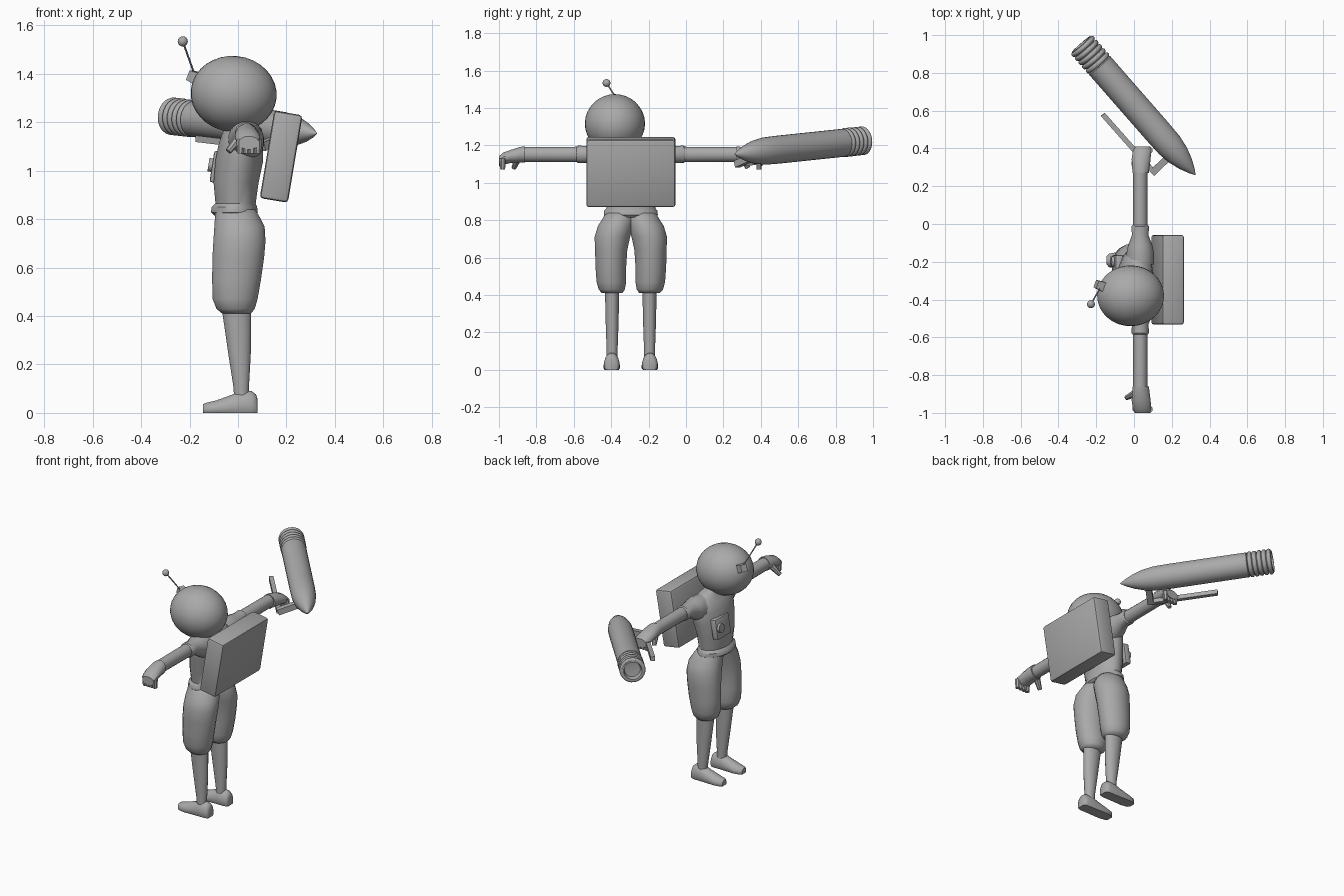
import bpy, bmesh, math
from mathutils import Vector, Matrix

if "Cube" in bpy.data.objects:
    bpy.data.objects.remove(bpy.data.objects["Cube"])

MID = -0.295          # body centre line along y
ARM_X, ARM_Z = 0.033, 1.152

grey = bpy.data.materials.new("plain_grey")
grey.diffuse_color = (0.4, 0.4, 0.4, 1)
grey.use_nodes = True
grey.node_tree.nodes["Principled BSDF"].inputs["Base Color"].default_value = grey.diffuse_color


def finish(name, bm, angle=40):
    bmesh.ops.recalc_face_normals(bm, faces=bm.faces[:])
    me = bpy.data.meshes.new(name)
    bm.to_mesh(me)
    bm.free()
    ob = bpy.data.objects.new(name, me)
    bpy.context.collection.objects.link(ob)
    me.materials.append(grey)
    bpy.ops.object.select_all(action='DESELECT')
    ob.select_set(True)
    bpy.context.view_layer.objects.active = ob
    bpy.ops.object.shade_smooth_by_angle(angle=math.radians(angle))
    return ob


def loft(name, axis, sections, n=16, floor=None, matrix=None, angle=40):
    """Sections are (position on axis, centre u, centre v, radius u, radius v)."""
    bm = bmesh.new()
    rings = []
    for t, u, v, ru, rv in sections:
        ring = []
        for i in range(n):
            a = 2 * math.pi * (i + 0.5) / n
            p, q = u + ru * math.cos(a), v + rv * math.sin(a)
            co = {'x': (t, p, q), 'y': (p, t, q), 'z': (p, q, t)}[axis]
            co = Vector(co)
            if floor is not None:
                co.z = max(floor, co.z)
            ring.append(bm.verts.new(co))
        rings.append(ring)
    for a, b in zip(rings, rings[1:]):
        for i in range(n):
            j = (i + 1) % n
            bm.faces.new((a[i], a[j], b[j], b[i]))
    bm.faces.new(rings[0][::-1])
    bm.faces.new(rings[-1])
    if floor is not None:
        bmesh.ops.remove_doubles(bm, verts=bm.verts[:], dist=1e-5)
    if matrix:
        bm.transform(matrix)
    return finish(name, bm, angle)


def along(a, b):
    """Matrix placing local z on the line from a to b."""
    a, b = Vector(a), Vector(b)
    return Matrix.Translation(a) @ (b - a).to_track_quat('Z', 'Y').to_matrix().to_4x4()


def rod(name, a, b, r0, r1, n=8):
    length = (Vector(b) - Vector(a)).length
    return loft(name, 'z', [(0, 0, 0, r0, r0), (length, 0, 0, r1, r1)], n, matrix=along(a, b))


def box(name, centre, size, bevel, tilt=0):
    bm = bmesh.new()
    bmesh.ops.create_cube(bm, size=1)
    bm.transform(Matrix.Diagonal((*size, 1)))
    bmesh.ops.bevel(bm, geom=bm.edges[:], offset=bevel, segments=2, affect='EDGES', profile=0.5)
    bm.transform(Matrix.Translation(centre) @ Matrix.Rotation(math.radians(tilt), 4, 'Y'))
    return finish(name, bm)


def ball(name, centre, radii, seg=32, tilt=0):
    bm = bmesh.new()
    bmesh.ops.create_uvsphere(bm, u_segments=seg, v_segments=seg // 2, radius=1)
    bm.transform(Matrix.Translation(centre) @ Matrix.Rotation(math.radians(tilt), 4, 'Y')
                 @ Matrix.Diagonal((*radii, 1)))
    return finish(name, bm, 60)


# Head, antenna and its diamond socket
ball("head", (-0.018, -0.38, 1.317), (0.178, 0.161, 0.157), tilt=6)
rod("antenna_socket", (-0.13, -0.345, 1.365), (-0.2, -0.318, 1.395), 0.042, 0.03, 4)
rod("antenna_stem", (-0.175, -0.33, 1.385), (-0.228, -0.425, 1.534), 0.004, 0.004)
ball("antenna_ball", (-0.228, -0.425, 1.534), (0.021,) * 3, 16)

# Torso with flared hem
loft("torso", 'z', [(0.815, -0.015, MID, 0.085, 0.13), (0.828, -0.015, MID, 0.098, 0.146),
                    (0.85, -0.015, MID, 0.095, 0.145), (0.865, -0.01, MID, 0.084, 0.132),
                    (0.95, -0.008, MID, 0.094, 0.145), (1.04, 0.005, MID, 0.1, 0.165),
                    (1.11, 0.012, MID, 0.093, 0.175), (1.17, 0.02, MID, 0.08, 0.16),
                    (1.205, 0.02, MID, 0.05, 0.1), (1.23, 0.01, MID - 0.03, 0.04, 0.06)], 20)

# Backpack, chest box and button
box("backpack", (0.178, MID, 1.058), (0.118, 0.476, 0.366), 0.014, 9.5)
box("chest_box", (-0.088, -0.235, 1.015), (0.04, 0.14, 0.13), 0.008, 9)
rod("chest_button", (-0.09, -0.2, 1.02), (-0.122, -0.2, 1.025), 0.03, 0.028, 16)

for s, side in ((-1, "right"), (1, "left")):
    def Y(d):
        return MID + s * d

    # Trouser leg, shin and shoe
    loft(side + "_trouser_leg", 'z', [(z, cx, Y(d), rx, ry) for z, cx, d, rx, ry in (
        (0.41, -0.006, 0.1, 0.06, 0.055), (0.43, -0.01, 0.102, 0.08, 0.071),
        (0.47, -0.012, 0.104, 0.094, 0.08), (0.55, -0.006, 0.107, 0.102, 0.083),
        (0.64, 0.001, 0.105, 0.108, 0.087), (0.71, 0.006, 0.099, 0.109, 0.096),
        (0.77, 0.006, 0.082, 0.105, 0.095), (0.81, -0.003, 0.066, 0.093, 0.085),
        (0.84, -0.012, 0.06, 0.083, 0.075))], 20, angle=60)
    loft(side + "_shin", 'z', [(z, cx, Y(0.1), rx, ry) for z, cx, rx, ry in (
        (0.06, 0.015, 0.031, 0.03), (0.11, 0.013, 0.033, 0.03),
        (0.25, 0.006, 0.048, 0.035), (0.43, -0.006, 0.062, 0.039))])
    loft(side + "_shoe", 'x', [(x, Y(0.102), h * 0.3, w, h * 0.7) for x, w, h in (
        (-0.145, 0.022, 0.036), (-0.132, 0.036, 0.042), (-0.09, 0.045, 0.052),
        (-0.03, 0.043, 0.074), (0.005, 0.042, 0.09), (0.055, 0.042, 0.092),
        (0.074, 0.036, 0.078), (0.08, 0.028, 0.06))], floor=0)

    # Puffed sleeve, forearm
    loft(side + "_sleeve", 'y', [(Y(d), ARM_X, z, rx, rz) for d, z, rx, rz in (
        (0.08, 1.12, 0.075, 0.085), (0.14, 1.13, 0.074, 0.08), (0.18, 1.14, 0.066, 0.065),
        (0.235, ARM_Z, 0.045, 0.046), (0.282, ARM_Z, 0.047, 0.048), (0.29, ARM_Z, 0.041, 0.041))])
    loft(side + "_arm", 'y', [(Y(0.27), ARM_X, ARM_Z, 0.039, 0.042),
                              (Y(0.58), ARM_X, ARM_Z, 0.038, 0.04)])

    # Hand: palm curving into lowered fingers, plus thumb
    loft(side + "_palm", 'y', [(Y(d), x, z, rx, rz) for d, x, z, rx, rz in (
        (0.565, 0.036, 1.152, 0.044, 0.045), (0.595, 0.036, 1.15, 0.048, 0.043),
        (0.64, 0.038, 1.142, 0.052, 0.036), (0.68, 0.042, 1.13, 0.05, 0.034),
        (0.705, 0.045, 1.115, 0.043, 0.028))], 12)
    for i in range(4):
        x = 0.01 + 0.024 * i
        rod(f"{side}_finger_{i + 1}", (x, Y(0.685), 1.13), (x, Y(0.685), 1.072), 0.018, 0.014)
    rod(side + "_thumb", (0.01, Y(0.6), 1.14), (-0.04 if s < 0 else 0.0, Y(0.625), 1.08), 0.022, 0.013)

# Rocket launcher: body with pointed nose and hollow tail
TIP, TAIL = (0.325, 0.26, 1.153), (-0.28, 0.952, 1.226)
M = along(TIP, TAIL)
L = (Vector(TAIL) - Vector(TIP)).length
profile = ((0, 0.002), (0.03, 0.02), (0.08, 0.043), (0.14, 0.062), (0.21, 0.073),
           (0.3, 0.075), (L - 0.15, 0.075), (L - 0.145, 0.066), (L, 0.066),
           (L, 0.055), (L - 0.1, 0.03))
loft("rocket_body", 'z', [(t, 0, 0, r, r) for t, r in profile], 24, matrix=M)

# Ribbed tail rings
for k in range(5):
    c = L - 0.132 + 0.029 * k
    ring = [(c + 0.013 * math.cos(a), 0.066 + 0.012 * math.sin(a))
            for a in (math.pi * (1 - j / 6) for j in range(7))]
    loft(f"tail_ring_{k + 1}", 'z',
         [(t, 0, 0, r, r) for t, r in ring if k < 4 or t < L - 0.001] +
         ([(L, 0, 0, 0.066, 0.066), (L - 0.002, 0, 0, 0.055, 0.055),
           (L - 0.11, 0, 0, 0.03, 0.03)] if k == 4 else []), 24, matrix=M)

# Grip bar under the rocket and the strut joining them
rod("grip_bar", (-0.165, 0.58, 1.132), (0.105, 0.275, 1.1), 0.019, 0.019, 4)
rod("grip_strut", (0.098, 0.272, 1.1), (0.19, 0.36, 1.14), 0.026, 0.026, 4)
